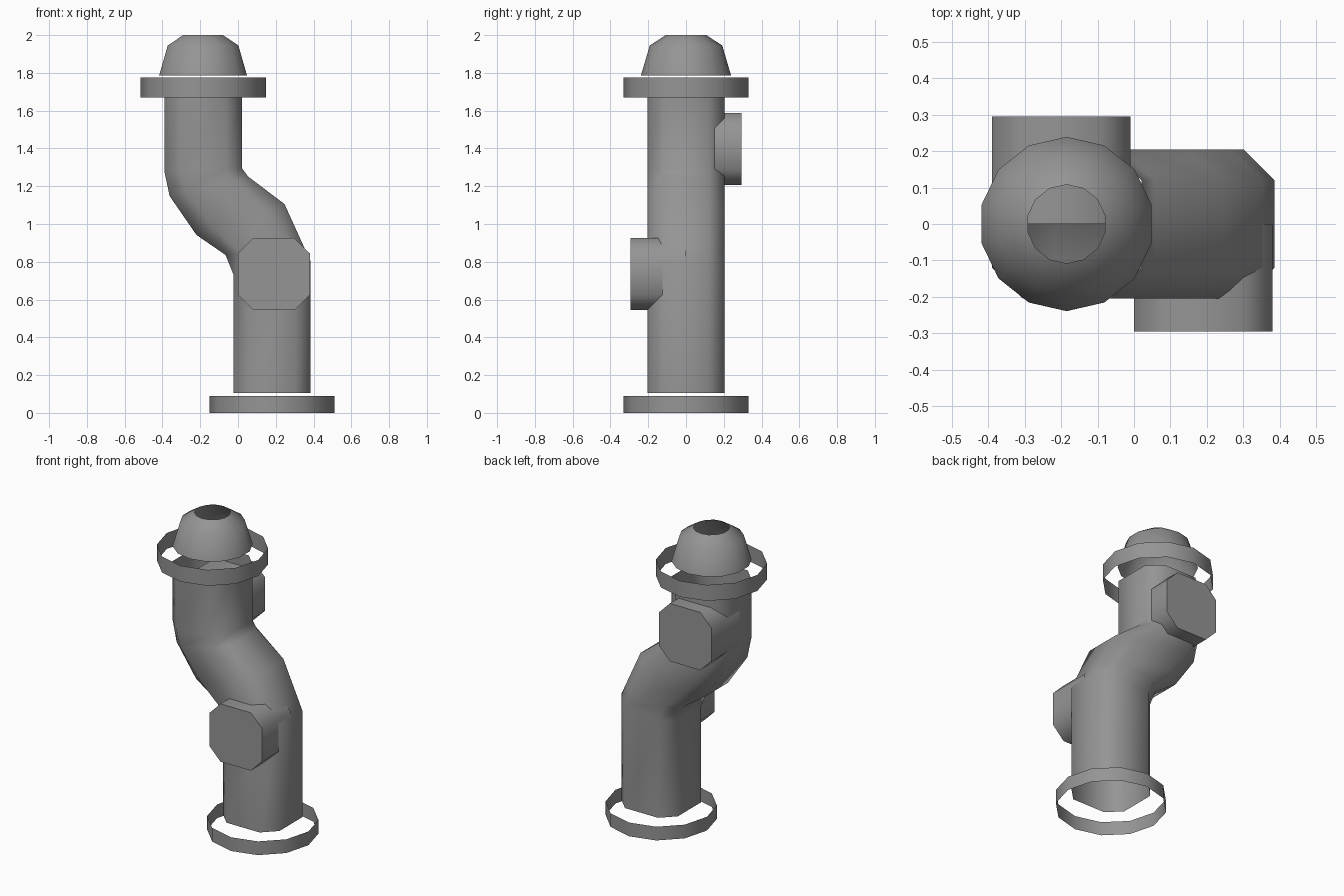
import bpy
import math
from mathutils import Vector

default_cube = bpy.data.objects.get("Cube")
if default_cube:
    bpy.data.objects.remove(default_cube, do_unlink=True)

# Single painted-iron colour
grey = bpy.data.materials.new("iron grey")
grey.use_nodes = True
colour = (0.3, 0.3, 0.3, 1)
grey.diffuse_color = colour
bsdf = next(n for n in grey.node_tree.nodes if n.type == 'BSDF_PRINCIPLED')
bsdf.inputs["Base Color"].default_value = colour

LOW_X, HIGH_X = 0.18, -0.185


def loft(name, rings, cap_end=False):
    """Skin a list of equal closed rings, leaving the ends open unless capped."""
    n = len(rings[0])
    verts = [p for ring in rings for p in ring]
    faces = [(r * n + i, r * n + (i + 1) % n, (r + 1) * n + (i + 1) % n, (r + 1) * n + i)
             for r in range(len(rings) - 1) for i in range(n)]
    if cap_end:
        faces.append(tuple(range((len(rings) - 1) * n, len(rings) * n)))
    mesh = bpy.data.meshes.new(name)
    mesh.from_pydata(verts, [], faces)
    mesh.materials.append(grey)
    obj = bpy.data.objects.new(name, mesh)
    bpy.context.collection.objects.link(obj)
    bpy.ops.object.select_all(action='DESELECT')
    obj.select_set(True)
    bpy.context.view_layer.objects.active = obj
    bpy.ops.object.shade_smooth_by_angle(angle=math.radians(50))
    return obj


def circle(x, z, radius, sides):
    """Horizontal polygon with a corner on the y axis."""
    steps = [math.pi / 2 + math.tau * i / sides for i in range(sides)]
    return [(x + radius * math.cos(a), radius * math.sin(a), z) for a in steps]


def octagon(half, flat):
    """Square with clipped corners, counter-clockwise."""
    return [(half, -flat), (half, flat), (flat, half), (-flat, half),
            (-half, flat), (-half, -flat), (-flat, -half), (flat, -half)]


# Bent pipe: each station gives the left and right ends of a tilted section
stations = [((-0.025, 0.105), (0.385, 0.105)),
            ((-0.025, 0.735), (0.385, 0.80)),
            ((-0.066, 0.836), (0.352, 0.873)),
            ((-0.22, 0.942), (0.246, 1.106)),
            ((-0.362, 1.148), (0.055, 1.25)),
            ((-0.39, 1.28), (0.02, 1.296)),
            ((-0.39, 1.67), (0.02, 1.67))]
pipe_rings = []
for left, right in stations:
    a, b = Vector(left), Vector(right)
    ring = []
    for u, v in octagon(0.205, 0.12):
        p = a.lerp(b, (u / 0.205 + 1) / 2)
        ring.append((p.x, v, p.y))
    pipe_rings.append(ring)
loft("bent_pipe", pipe_rings)

# Open flange bands
for name, x, z0, z1 in (("base_flange", LOW_X, 0, 0.09), ("top_flange", HIGH_X, 1.67, 1.775)):
    loft(name, [circle(x, z, 0.332, 12) for z in (z0, z1)])

# Domed cap with an open crown
dome_profile = [(0.239, 1.785), (0.192, 1.945), (0.108, 2.0)]
loft("dome_cap", [circle(HIGH_X, z, r, 14) for r, z in dome_profile])

# Side outlets, one on the front and one on the back
for name, x, z, side in (("front_outlet", 0.19, 0.735, -1), ("back_outlet", -0.2, 1.397, 1)):
    loft(name, [[(x - side * u, side * y, z + v) for u, v in octagon(0.19, 0.11)]
                for y in (0.0, 0.295)], cap_end=True)
